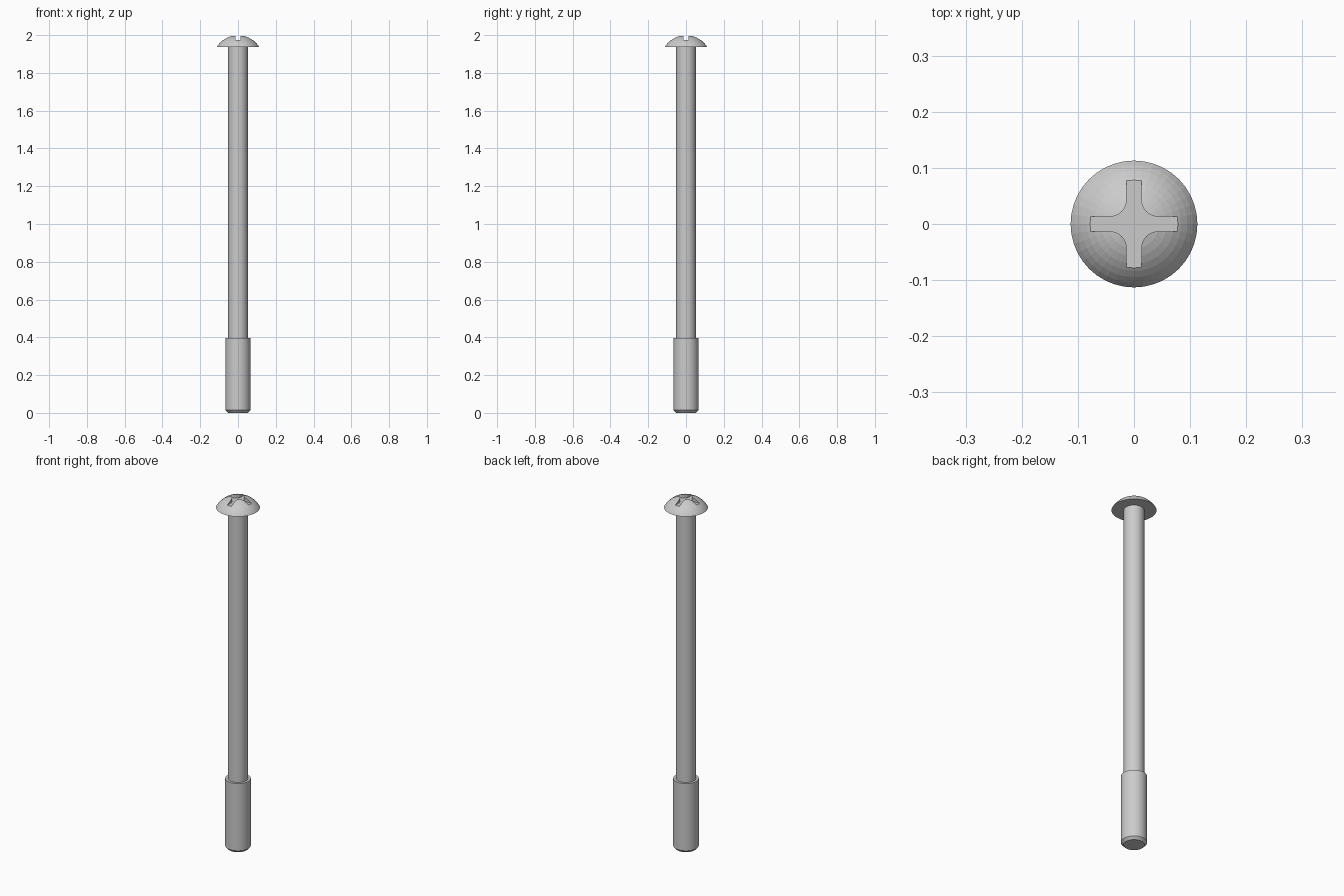
import bpy, bmesh
from math import sin, cos, pi, asin, sqrt

if "Cube" in bpy.data.objects:
    bpy.data.objects.remove(bpy.data.objects["Cube"])

SEG = 40


def finish(name, bm):
    bmesh.ops.remove_doubles(bm, verts=bm.verts, dist=1e-6)
    bmesh.ops.recalc_face_normals(bm, faces=bm.faces)
    me = bpy.data.meshes.new(name)
    bm.to_mesh(me)
    bm.free()
    ob = bpy.data.objects.new(name, me)
    bpy.context.collection.objects.link(ob)
    return ob


def lathe(name, profile):
    """Closed solid of revolution from (radius, z) points."""
    bm = bmesh.new()
    rings = [[bm.verts.new((r * cos(2 * pi * i / SEG), r * sin(2 * pi * i / SEG), z))
              for i in range(SEG)] for r, z in profile]
    for a, b in zip(rings, rings[1:]):
        for i in range(SEG):
            j = (i + 1) % SEG
            bm.faces.new((a[i], a[j], b[j], b[i]))
    bm.faces.new(rings[0][::-1])
    bm.faces.new(rings[-1])
    return finish(name, bm)


def activate(ob):
    bpy.ops.object.select_all(action='DESELECT')
    ob.select_set(True)
    bpy.context.view_layer.objects.active = ob


# Shaft with a thicker, chamfered threaded end
shaft = lathe("shaft", [(0.053, 0), (0.066, 0.014), (0.066, 0.396),
                        (0.052, 0.396), (0.052, 1.945)])
activate(shaft)
bpy.ops.object.shade_smooth_by_angle(angle=pi / 6)

# Domed head: spherical cap
HEAD_R, BASE, TOP = 0.113, 1.936, 2.0
h = TOP - BASE
R = (HEAD_R ** 2 + h ** 2) / (2 * h)
edge = asin(HEAD_R / R)
N = 9
head = lathe("head", [(R * sin(edge * (1 - k / N)) + (0.0005 if k == N else 0),
                       TOP - R + R * cos(edge * (1 - k / N))) for k in range(N + 1)])

# Cross-shaped recess cutter with filleted inner corners
W, L, F, FLOOR = 0.013, 0.081, 0.03, 1.974
arm = [(L, -W), (L, W)]
arm += [(W + F - F * sin(t * pi / 12), W + F - F * cos(t * pi / 12)) for t in range(7)]
outline = []
for q in range(4):
    c, s = round(cos(q * pi / 2)), round(sin(q * pi / 2))
    outline += [(x * c - y * s, x * s + y * c) for x, y in arm]
bm = bmesh.new()
base = bm.faces.new([bm.verts.new((x, y, FLOOR)) for x, y in outline])
ext = bmesh.ops.extrude_face_region(bm, geom=[base], use_keep_orig=True)
bmesh.ops.translate(bm, vec=(0, 0, 0.1),
                    verts=[v for v in ext["geom"] if isinstance(v, bmesh.types.BMVert)])
cutter = finish("recess_cutter", bm)
cutter.hide_render = True

mod = head.modifiers.new("recess", 'BOOLEAN')
mod.operation = 'DIFFERENCE'
mod.solver = 'EXACT'
mod.object = cutter
activate(head)
bpy.ops.object.modifier_apply(modifier=mod.name)
bpy.data.objects.remove(cutter)
